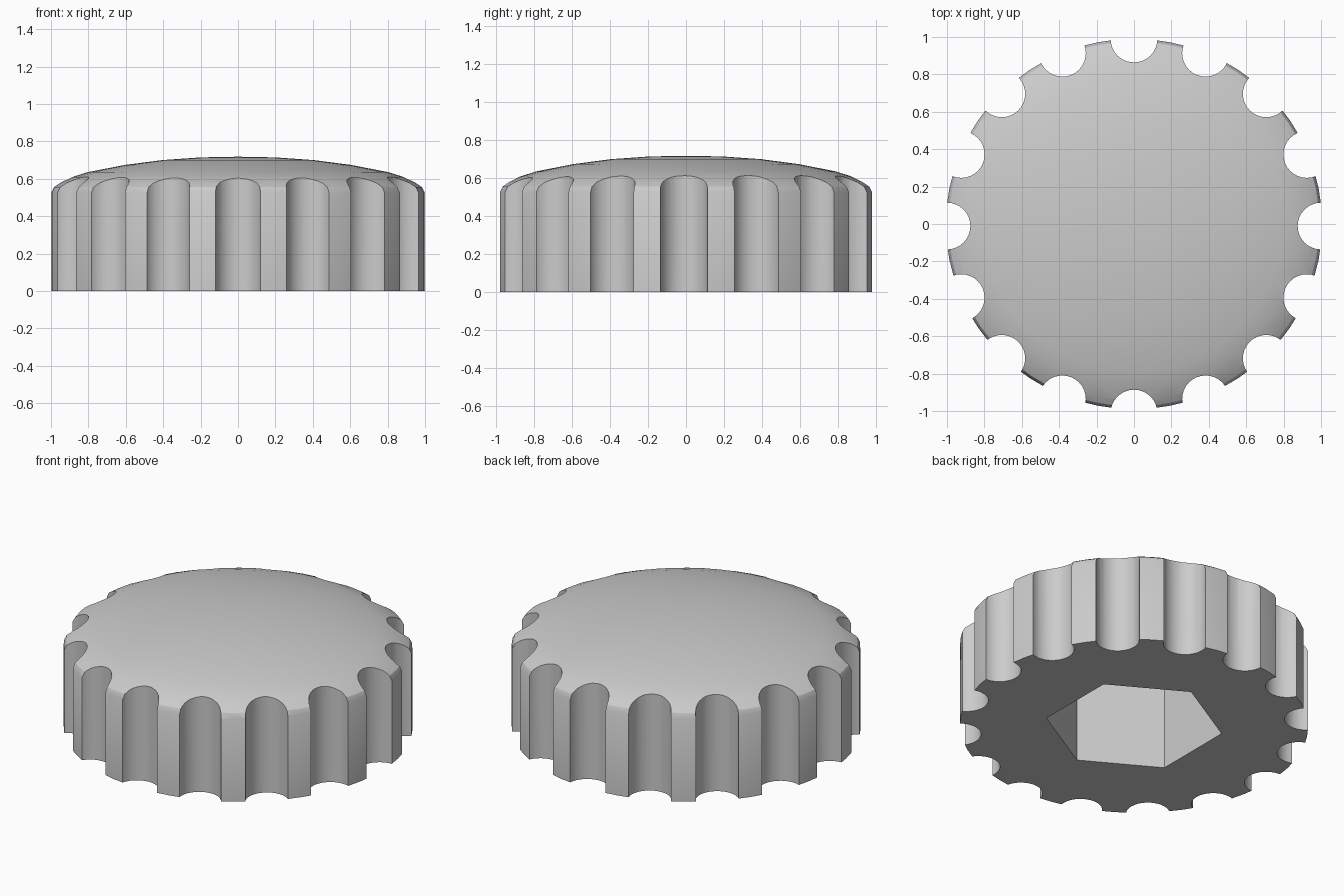
import bpy
import bmesh
import math
from mathutils import Matrix, Vector

cube = bpy.data.objects.get("Cube")
if cube:
    bpy.data.objects.remove(cube, do_unlink=True)

FLUTES = 16
FLUTE_RADIUS = 0.125
FLUTE_RING_Y = -0.011
SOCKET_RADIUS = 0.51
SOCKET_DEPTH = 0.53

grey = bpy.data.materials.new("light_grey")
grey.use_nodes = True
colour = (0.6, 0.6, 0.6, 1)
grey.diffuse_color = colour
grey.node_tree.nodes["Principled BSDF"].inputs["Base Color"].default_value = colour


def make_object(name, bm):
    bmesh.ops.recalc_face_normals(bm, faces=bm.faces)
    mesh = bpy.data.meshes.new(name)
    bm.to_mesh(mesh)
    bm.free()
    mesh.materials.append(grey)
    obj = bpy.data.objects.new(name, mesh)
    bpy.context.collection.objects.link(obj)
    return obj


def add_prism(bm, sides, radius, x, y, bottom, top, turn=0):
    place = Matrix.Translation((x, y, (bottom + top) / 2)) @ Matrix.Rotation(turn, 4, "Z")
    bmesh.ops.create_cone(bm, cap_ends=True, segments=sides, radius1=radius,
                          radius2=radius, depth=top - bottom, matrix=place)


def cut(target, cutter):
    cutter.hide_render = True
    mod = target.modifiers.new("cut", "BOOLEAN")
    mod.operation = "DIFFERENCE"
    mod.solver = "EXACT"
    mod.object = cutter
    bpy.context.view_layer.objects.active = target
    bpy.ops.object.modifier_apply(modifier=mod.name)
    bpy.data.objects.remove(cutter, do_unlink=True)


# Domed body: a profile turned around z
profile = [(0, 0), (1, 0), (1, 0.525), (0.985, 0.555), (0.95, 0.578), (0.885, 0.608),
           (0.8, 0.635), (0.6, 0.674), (0.4, 0.7), (0.2, 0.714), (0, 0.718)]
bm = bmesh.new()
points = [bm.verts.new((r, 0, z)) for r, z in profile]
edges = [bm.edges.new(pair) for pair in zip(points, points[1:])]
bmesh.ops.spin(bm, geom=points + edges, cent=(0, 0, 0), axis=(0, 0, 1),
               angle=math.tau, steps=64, use_merge=True)
bmesh.ops.remove_doubles(bm, verts=bm.verts, dist=0.0005)
bmesh.ops.dissolve_limit(bm, angle_limit=0.001, verts=[v for v in bm.verts if v.co.z < 0.001],
                         edges=[e for e in bm.edges if all(v.co.z < 0.001 for v in e.verts)])
bmesh.ops.scale(bm, vec=Vector((1.006, 0.99, 1)), verts=bm.verts)
knob = make_object("knob_body", bm)

# Finger flutes around the rim
bm = bmesh.new()
for i in range(FLUTES):
    angle = math.tau * i / FLUTES
    add_prism(bm, 32, FLUTE_RADIUS, math.cos(angle), math.sin(angle) + FLUTE_RING_Y,
              -0.1, 1, angle)
cut(knob, make_object("flute_cutter", bm))

# Hexagonal socket underneath, with corners towards front and back
bm = bmesh.new()
add_prism(bm, 6, SOCKET_RADIUS, 0, 0, -0.1, SOCKET_DEPTH)
socket = make_object("socket_cutter", bm)
corner = max(socket.data.vertices, key=lambda v: v.co.y).co
if abs(corner.x) > 0.01:
    socket.data.transform(Matrix.Rotation(math.pi / 6, 4, "Z"))
cut(knob, socket)

# Soft dome and flutes, crisp rims
bpy.ops.object.select_all(action="DESELECT")
knob.select_set(True)
bpy.context.view_layer.objects.active = knob
bpy.ops.object.shade_smooth_by_angle(angle=math.radians(28))
